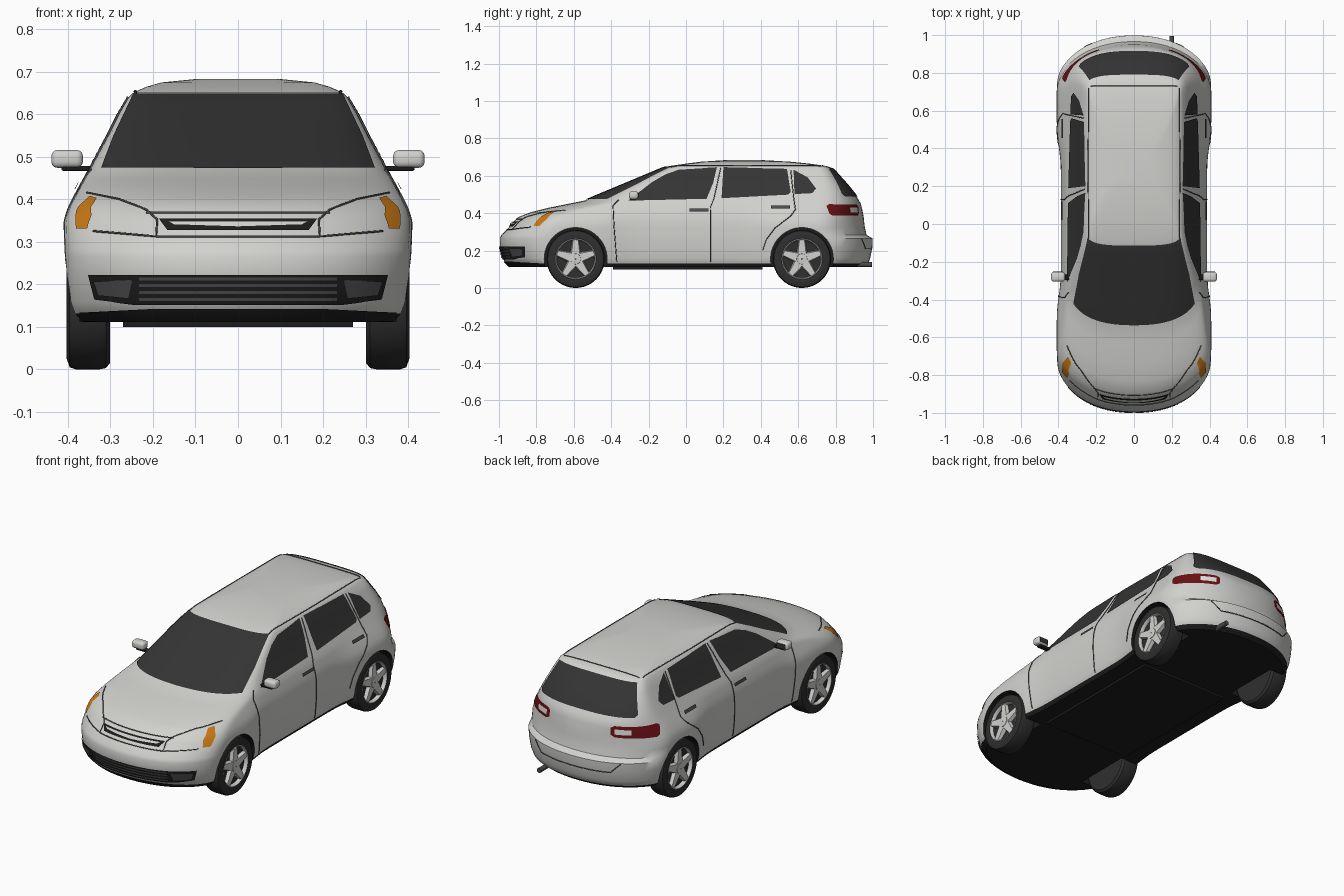
import bpy, bmesh, math
from mathutils import Vector, Matrix
from mathutils.bvhtree import BVHTree

if "Cube" in bpy.data.objects:
    bpy.data.objects.remove(bpy.data.objects["Cube"])

def material(name, r, g, b):
    m = bpy.data.materials.new(name)
    m.diffuse_color = (r, g, b, 1)
    m.use_nodes = True
    m.node_tree.nodes["Principled BSDF"].inputs["Base Color"].default_value = m.diffuse_color
    return m

SILVER = material("silver paint", .64, .64, .62)
BLACK = material("black plastic", .012, .012, .012)
GLASS = material("dark glass", .035, .035, .035)
TYRE = material("tyre rubber", .028, .028, .028)
TRIM = material("dark grey trim", .07, .07, .07)
ORANGE = material("orange lamp", .58, .19, .008)
RED = material("red lamp", .14, .005, .007)
WHITE = material("white lens", .75, .75, .75)

def finish(name, bm, *mats):
    me = bpy.data.meshes.new(name)
    bm.to_mesh(me)
    bm.free()
    for m in mats:
        me.materials.append(m)
    ob = bpy.data.objects.new(name, me)
    bpy.context.collection.objects.link(ob)
    return ob

def clamp(v, a, b):
    return max(a, min(b, v))

WHEEL_Y, WHEEL_Z, WHEEL_R, ARCH_R = (-.59, .62), .155, .155, .168

# body: stacked plan outlines (height, front y, rear y, half width)
LAYERS = [(.112, -.94, .95, .36), (.132, -.965, .975, .372), (.16, -.98, .985, .379),
          (.22, -.995, .997, .384), (.265, -.995, .998, .387), (.283, -.988, .966, .387),
          (.32, -.95, .957, .387), (.35, -.925, .953, .386), (.38, -.895, .95, .382),
          (.405, -.83, .945, .375), (.43, -.73, .94, .367), (.45, -.63, .935, .36),
          (.468, -.54, .925, .35), (.50, -.465, .905, .333), (.55, -.345, .865, .306),
          (.60, -.225, .82, .281), (.64, -.13, .785, .258), (.652, -.09, .75, .245),
          (.665, 0, .66, .215), (.675, .08, .56, .18), (.683, .2, .42, .10)]

def outline(z, front, rear, w):
    d = clamp(.25 - (z - .45) * .85, .07, .25)
    n = clamp(2.1 + (z - .38) * 5, 2.1, 3.4)
    half = []
    for i in range(15):
        t = math.pi / 2 * i / 14
        half.append((w * math.sin(t) ** (2 / n), d * (1 - max(0, math.cos(t)) ** (2 / n))))
    pts = [(x, front + y) for x, y in half]
    a, b = front + d, rear - d
    pts += [(w, a + (b - a) * i / 26) for i in range(1, 26)]
    pts += [(x, rear - y) for x, y in reversed(half)]
    band = clamp((.45 - z) / .1, 0, 1)          # wheel arch flare
    def flare(y):
        return 1 + .058 * band * sum(math.exp(-((y - c) / .23) ** 4) for c in WHEEL_Y)
    right = [Vector((x * flare(y), y, z)) for x, y in pts]
    return right + [Vector((-p.x, p.y, z)) for p in reversed(right[1:-1])]

bm = bmesh.new()
rings = [[bm.verts.new(p) for p in outline(*layer)] for layer in LAYERS]
for lo, hi in zip(rings, rings[1:]):
    for i in range(len(lo)):
        j = (i + 1) % len(lo)
        bm.faces.new((lo[i], lo[j], hi[j], hi[i]))
bm.faces.new(list(reversed(rings[0])))
bm.faces.new(rings[-1])
bmesh.ops.recalc_face_normals(bm, faces=bm.faces)
SKIN = BVHTree.FromBMesh(bm)
body = finish("body", bm, SILVER, BLACK)

# wheel wells cut out of the body
bm = bmesh.new()
for s in (-1, 1):
    for y in WHEEL_Y:
        bmesh.ops.create_cone(bm, cap_ends=True, segments=48, radius1=ARCH_R, radius2=ARCH_R, depth=.24,
                              matrix=Matrix.Translation((s * .395, y, WHEEL_Z)) @ Matrix.Rotation(math.pi / 2, 4, 'Y'))
cutter = finish("wheel_well_cutter", bm)
cutter.hide_render = True
mod = body.modifiers.new("wells", 'BOOLEAN')
mod.operation, mod.solver, mod.object = 'DIFFERENCE', 'EXACT', cutter
bpy.context.view_layer.objects.active = body
bpy.ops.object.modifier_apply(modifier=mod.name)
bpy.data.objects.remove(cutter)
for p in body.data.polygons:
    c = p.center
    well = min(math.hypot(c.y - y, c.z - WHEEL_Z) for y in WHEEL_Y) < ARCH_R - .0001 and abs(c.x) > .27
    p.material_index = 1 if c.z < .131 or well else 0

# details are laid on the body skin: angle in degrees around z, or "top"
SIDE, FRONT, REAR, TOP = 0, -90, 90, "top"

def project(mode, u, v, off):
    if mode == TOP:
        n, p = Vector((0, 0, 1)), Vector((u, v, 0))
    else:
        a = math.radians(mode)
        n = Vector((math.cos(a), math.sin(a), 0))
        p = Vector((-math.sin(a) * u, math.cos(a) * u, v))
    hit, normal, _, _ = SKIN.ray_cast(p + n * 3, -n)
    if hit is None:
        hit, normal, _, _ = SKIN.find_nearest(p + n)
    return hit + normal * off

def plate(name, poly, mode, mat, off=.004, both=False):
    bm = bmesh.new()
    f = bm.faces.new([bm.verts.new((u, v, 0)) for u, v in poly])
    f.normal_update()
    if f.normal.z < 0:
        f.normal_flip()
    for axis in (0, 1):
        vals = [p[axis] for p in poly]
        for k in range(math.ceil(min(vals) / .02), math.ceil(max(vals) / .02)):
            co, no = Vector((0, 0, 0)), Vector((0, 0, 0))
            co[axis], no[axis] = k * .02, 1
            bmesh.ops.bisect_plane(bm, geom=bm.verts[:] + bm.edges[:] + bm.faces[:], plane_co=co, plane_no=no)
    for v in bm.verts:
        v.co = project(mode, v.co.x, v.co.y, off)
    bmesh.ops.triangulate(bm, faces=bm.faces)
    if both:
        g = bmesh.ops.duplicate(bm, geom=bm.verts[:] + bm.edges[:] + bm.faces[:])["geom"]
        for e in g:
            if isinstance(e, bmesh.types.BMVert):
                e.co.x *= -1
        bmesh.ops.reverse_faces(bm, faces=[e for e in g if isinstance(e, bmesh.types.BMFace)])
    return finish(name, bm, mat)

def seam(name, path, mode, both=True, r=.0025):
    cu = bpy.data.curves.new(name, 'CURVE')
    cu.dimensions, cu.bevel_depth, cu.bevel_resolution = '3D', r, 1
    pts = []
    for (a, b), (c, d) in zip(path, path[1:]):
        n = max(2, int(math.hypot(c - a, d - b) / .02))
        pts += [project(mode, a + (c - a) * i / n, b + (d - b) * i / n, .001) for i in range(n + 1)]
    for s in ((1, -1) if both else (1,)):
        sp = cu.splines.new('POLY')
        sp.points.add(len(pts) - 1)
        for q, p in zip(sp.points, pts):
            q.co = (p.x * s, p.y, p.z, 1)
    cu.materials.append(TRIM)
    bpy.context.collection.objects.link(bpy.data.objects.new(name, cu))

# glass
plate("windshield", [(-.32, .472), (0, .470), (.32, .472), (.29, .55), (.245, .645), (-.245, .645), (-.29, .55)], FRONT, GLASS)
plate("rear_window", [(-.28, .487), (.28, .487), (.29, .50), (.235, .637), (-.235, .637), (-.29, .50)], REAR, GLASS)
plate("front_side_window", [(-.31, .465), (-.18, .565), (-.11, .605), (-.04, .63), (.165, .643), (.145, .56), (.11, .475)], SIDE, GLASS, both=True)
plate("rear_side_window", [(.20, .643), (.54, .635), (.56, .51), (.545, .497), (.19, .478)], SIDE, GLASS, both=True)
plate("quarter_window", [(.575, .63), (.65, .59), (.695, .53), (.675, .505), (.58, .50)], SIDE, GLASS, both=True)

# lamps
plate("turn_lamp", [(-.325, .33), (-.285, .33), (-.255, .37), (-.25, .405), (-.285, .40), (-.32, .36)], -45, ORANGE, both=True)
plate("tail_lamp", [(.275, .395), (.29, .385), (.50, .387), (.52, .40), (.52, .435), (.50, .446), (.29, .446), (.275, .437)], 45, RED, both=True)
plate("reverse_lens", [(.42, .403), (.50, .403), (.50, .43), (.42, .43)], 45, WHITE, .006, both=True)

# grilles and lower front lip
plate("upper_grille", [(-.185, .352), (.185, .352), (.165, .325), (-.165, .325)], FRONT, BLACK)
plate("grille_bar", [(-.165, .345), (.165, .345), (.15, .337), (0, .332), (-.15, .337)], FRONT, SILVER, .007)
plate("lower_grille", [(-.35, .222), (.35, .222), (.335, .165), (.24, .153), (-.24, .153), (-.335, .165)], FRONT, BLACK)
for k in range(4):
    z = .163 + k * .016
    plate("grille_slat", [(-.23, z), (.23, z), (.23, z + .007), (-.23, z + .007)], FRONT, TRIM, .007)
plate("fog_lamp_panel", [(.255, .168), (.325, .175), (.335, .208), (.245, .212)], FRONT, TRIM, .007, both=True)
plate("front_lip", [(-.37, .115), (.37, .115), (.37, .135), (.2, .144), (-.2, .144), (-.37, .135)], FRONT, BLACK)

# door handles and panel gaps
for y, z in ((.02, .407), (.455, .42)):
    plate("door_handle", [(y, z), (y + .10, z), (y + .10, z + .016), (y, z + .016)], SIDE, TRIM, .009, both=True)
seam("front_door_gap", [(-.36, .47), (-.39, .44), (-.385, .33), (-.37, .14)], SIDE)
seam("middle_door_gap", [(.185, .64), (.15, .48), (.13, .43), (.13, .14)], SIDE)
seam("rear_door_gap", [(.56, .63), (.575, .49), (.585, .42), (.56, .385), (.475, .32), (.43, .26), (.41, .2)], SIDE)
seam("roof_gap", [(.24, -.08), (.243, .3), (.24, .72)], TOP)
seam("tailgate_gap", [(-.23, .73), (.23, .73)], TOP, both=False)
seam("headlight_gap", [(.355, .415), (.28, .40), (.215, .375), (.19, .352), (.192, .312), (.34, .325)], FRONT)
seam("bumper_gap", [(-.192, .312), (.192, .312)], FRONT, both=False)
seam("hood_gap", [(-.215, .368), (.215, .368)], FRONT, both=False)
seam("rear_bumper_recess", [(-.26, .262), (-.21, .21), (.21, .21), (.26, .262)], REAR, both=False)

# wheels: lathed tyre, dark dish, five tapered spokes
def lathe(bm, profile, idx, steps=40):
    rs = [[bm.verts.new((x, r * math.sin(a), r * math.cos(a))) for x, r in profile]
          for a in (2 * math.pi * k / steps for k in range(steps))]
    for k in range(steps):
        A, B = rs[k], rs[(k + 1) % steps]
        for i in range(len(profile) - 1):
            bm.faces.new((A[i], A[i + 1], B[i + 1], B[i])).material_index = idx

for s, side in ((1, "right"), (-1, "left")):
    for y, end in zip(WHEEL_Y, ("front", "rear")):
        bm = bmesh.new()
        lathe(bm, [(-.05, .002), (-.05, .14), (-.04, .152), (-.025, WHEEL_R), (.03, WHEEL_R), (.045, .15), (.052, .13), (.048, .108)], 0)
        lathe(bm, [(.048, .109), (.05, .106), (.046, .102), (.03, .100)], 1)
        lathe(bm, [(.03, .101), (.025, .002)], 0)
        lathe(bm, [(.03, .032), (.05, .028), (.052, .002)], 1, 20)
        for k in range(5):
            rot = Matrix.Rotation(2 * math.pi * k / 5, 3, 'X')
            q = [(-.024, .012), (.024, .012), (.013, .104), (-.013, .104)]
            top = [bm.verts.new(rot @ Vector((.047, a, b))) for a, b in q]
            low = [bm.verts.new(rot @ Vector((.028, a * 1.3, b))) for a, b in q]
            bm.faces.new(top).material_index = 1
            for i in range(4):
                bm.faces.new((low[i], low[(i + 1) % 4], top[(i + 1) % 4], top[i])).material_index = 1
        bmesh.ops.recalc_face_normals(bm, faces=bm.faces)
        bmesh.ops.transform(bm, matrix=Matrix.Translation((s * .351, y, WHEEL_Z)) @ Matrix.Rotation(0 if s > 0 else math.pi, 4, 'Z'), verts=bm.verts)
        finish(f"{end}_{side}_wheel", bm, TYRE, SILVER)

# mirrors, underbody, exhaust
def box(name, c, d, mat, bevel=0):
    bm = bmesh.new()
    bmesh.ops.create_cube(bm, size=1, matrix=Matrix.Translation(c) @ Matrix.Diagonal((*d, 1)))
    if bevel:
        bmesh.ops.bevel(bm, geom=bm.edges[:], offset=bevel, segments=3, profile=.5, affect='EDGES')
    return finish(name, bm, mat)

for s in (-1, 1):
    box("mirror_housing", (s * .402, -.28, .495), (.074, .05, .042), SILVER, .014)
    box("mirror_stalk", (s * .375, -.282, .473), (.08, .03, .012), BLACK, .004)
    box("mirror_glass", (s * .402, -.2535, .495), (.054, .003, .026), GLASS)
box("underbody", (0, .01, .108), (.54, .8, .016), BLACK)
bm = bmesh.new()
bmesh.ops.create_cone(bm, cap_ends=True, segments=16, radius1=.013, radius2=.013, depth=.12,
                      matrix=Matrix.Translation((.2, .935, .125)) @ Matrix.Rotation(math.pi / 2, 4, 'X'))
finish("exhaust_pipe", bm, TRIM)

bpy.ops.object.select_all(action='DESELECT')
for ob in bpy.data.objects:
    if ob.type == 'MESH':
        ob.select_set(True)
bpy.context.view_layer.objects.active = body
bpy.ops.object.shade_smooth_by_angle(angle=math.radians(38))
